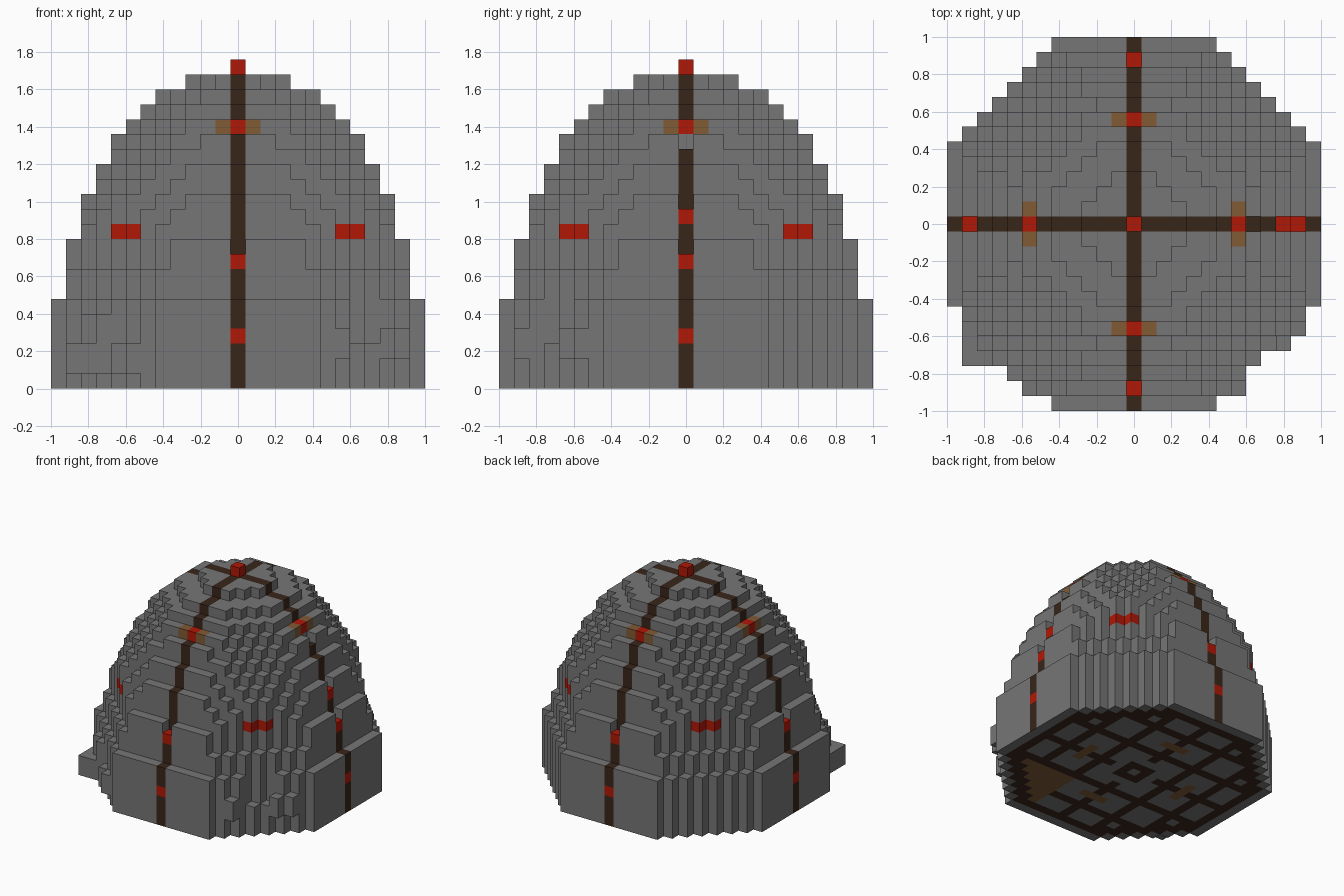
import bpy
import bmesh
from mathutils import Vector

U = 0.08  # edge length of one block

old = bpy.data.objects.get("Cube")
if old:
    bpy.data.objects.remove(old, do_unlink=True)

COLOURS = {
    "grey": (0.18, 0.18, 0.18),
    "dark_brown": (0.04, 0.019, 0.01),
    "red": (0.44, 0.009, 0.002),
    "tan": (0.22, 0.105, 0.036),
}


def make_material(name, rgb):
    mat = bpy.data.materials.new(name)
    mat.use_nodes = True
    colour = (*rgb, 1.0)
    mat.diffuse_color = colour
    mat.node_tree.nodes["Principled BSDF"].inputs["Base Color"].default_value = colour
    return mat


MATS = {name: make_material(name, rgb) for name, rgb in COLOURS.items()}

# Dome tiers: (number of layers, half-width, diagonal limit, squared radius)
TIERS = [(6, 12, 17, 200), (2, 11, 16, 200), (2, 11, 15, 200), (1, 10, 15, 200),
         (1, 10, 15, 117), (1, 10, 15, 113), (1, 9, 14, 100), (1, 9, 13, 92),
         (1, 8, 12, 80), (1, 8, 12, 70), (1, 7, 11, 60), (1, 6, 9, 46),
         (1, 5, 8, 30), (1, 3, 4, 10)]

cells = {}
half = []
for count, a, diagonal, radius_sq in TIERS:
    for _ in range(count):
        k = len(half)
        half.append(a)
        for i in range(-a, a + 1):
            for j in range(-a, a + 1):
                if abs(i) + abs(j) <= diagonal and i * i + j * j <= radius_sq:
                    on_stripe = i == 0 or j == 0
                    cells[i, j, k] = "stripe" if on_stripe else "hull"

# Side directions: outward and sideways
SIDES = [((1, 0), (0, 1)), ((-1, 0), (0, 1)), ((0, 1), (1, 0)), ((0, -1), (1, 0))]


def side_cell(side, out, across, k):
    (ox, oy), (ax, ay) = side
    return (ox * out + ax * across, oy * out + ay * across, k)


# Lights set into the four stripes, with glowing panels beside the upper ones
for side in SIDES:
    for k in (3, 8, 17):
        cells[side_cell(side, half[k], 0, k)] = "lights"
    for across in (-1, 1):
        cells[side_cell(side, half[17], across, 17)] = "light_surrounds"
    cells.pop(side_cell(side, half[9], 0, 9))

# Extra light and missing stripe block on the left side
cells[10, 0, 11] = "lights"
cells.pop((10, 0, 12))
cells.pop((8, 0, 16))
cells[7, 0, 16] = "hull"

# Corner lights
for sx in (-1, 1):
    for sy in (-1, 1):
        cells[sx * 8, sy * 7, 10] = "lights"
        cells[sx * 7, sy * 8, 10] = "lights"


def add_hull(columns, layers):
    for i, j in columns:
        for k in layers:
            cells[i, j, k] = "hull"


# Stepped bump on the front right corner
add_hull([(i, j) for i in range(-11, -8) for j in range(-9, -6)], (1, 2))
add_hull([(-8, -10), (-7, -11)], (1, 2))
add_hull([(-10, -8), (-9, -9)], (3, 4))

# Broken plating on the front left corner
add_hull([(10, -8), (7, -11), (11, -7)], (2, 3))
for k in range(3, 6):
    for i, j in ((8, -9), (9, -8)):
        cells.pop((i, j, k), None)

# Top beacon
cells[0, 0, len(half)] = "beacon"

PART_COLOUR = {
    "hull": "grey", "stripe": "dark_brown", "lights": "red",
    "light_surrounds": "tan", "beacon": "red",
    "floor_panels": "grey", "floor_frame": "dark_brown", "floor_hatch": "tan",
}


def floor_part(i, j):
    """Choose the underside pattern for one block."""
    a, b = abs(i), abs(j)
    far, near = max(a, b), min(a, b)
    if far == 12 or a + b >= 17:
        return "floor_panels"
    if far == 11 or a + b >= 15:
        return "floor_frame"
    if i >= 4 and j <= -5:
        return "floor_hatch"
    if far == 6 and near <= 1:
        return "floor_hatch"
    if a in (4, 8) or b in (4, 8) or far == 1 or (near == 0 and far > 2):
        return "floor_frame"
    return "floor_panels"


NORMALS = [Vector(n) for n in ((1, 0, 0), (-1, 0, 0), (0, 1, 0),
                               (0, -1, 0), (0, 0, 1), (0, 0, -1))]
meshes = {part: bmesh.new() for part in PART_COLOUR}

# Emit only the outward faces of the blocks
for (i, j, k), part in cells.items():
    centre = Vector((i, j, k + 0.5))
    for n in NORMALS:
        if (i + int(n.x), j + int(n.y), k + int(n.z)) in cells:
            continue
        target = floor_part(i, j) if k == 0 and n.z < 0 else part
        bm = meshes[target]
        u = Vector((n.y, n.z, n.x))
        v = n.cross(u)
        corners = [(-1, -1), (1, -1), (1, 1), (-1, 1)]
        bm.faces.new([bm.verts.new((centre + (n + u * p + v * q) / 2) * U)
                      for p, q in corners])

# Turn each part into an object
for part, bm in meshes.items():
    bmesh.ops.remove_doubles(bm, verts=bm.verts, dist=0.001)
    mesh = bpy.data.meshes.new(part)
    bm.to_mesh(mesh)
    bm.free()
    mesh.materials.append(MATS[PART_COLOUR[part]])
    bpy.context.collection.objects.link(bpy.data.objects.new(part, mesh))
